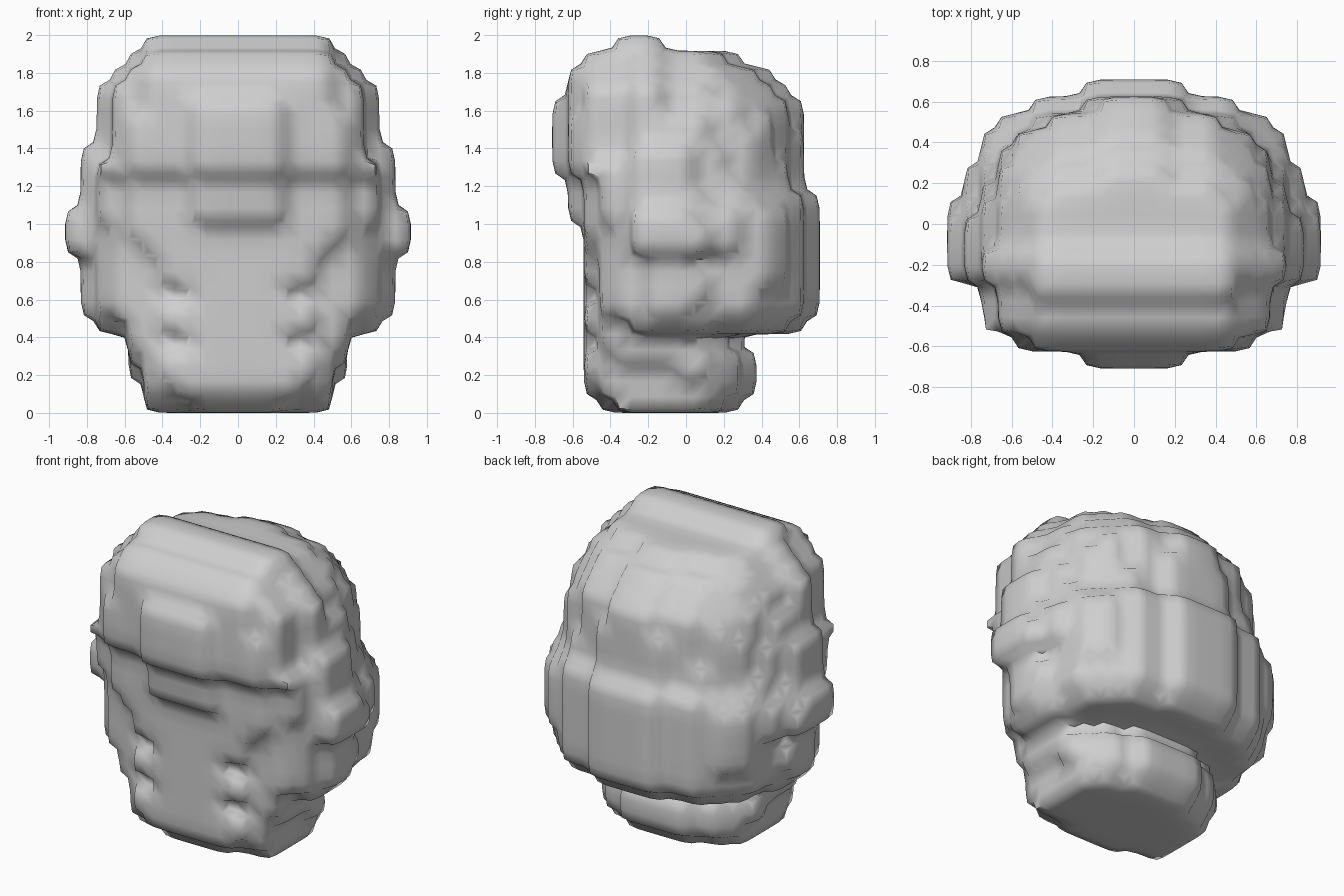
import bpy
import bmesh
import math

default_cube = bpy.data.objects.get("Cube")
if default_cube:
    bpy.data.objects.remove(default_cube, do_unlink=True)

CELL = 1 / 12
ROWS, LAYERS, HALF = 17, 24, 11

# Silhouettes per layer from the neck up, counted in cells
half_width = [6]*2 + [7]*3 + [9] + [10]*4 + [11]*6 + [10]*3 + [9]*2 + [8, 7, 6]
front_row = [3] + [2]*11 + [1]*3 + [0]*5 + [1]*2 + [2, 4]
back_row = [12] + [13]*3 + [12, 16] + [17]*8 + [16]*6 + [15, 14, 12, 7]

# Rounding of the plan, counted inwards from the front and the back
brow_plan = [3, 7, 9]
skull_back_plan = [3, 6.3, 8, 9, 9.4, 10, 10.4]
neck_back_plan = [3, 5, 6]


def plan_width(plan, depth):
    return plan[depth] if depth < len(plan) else HALF


def face_width(layer, depth):
    """Cheeks widen towards the brow, with small dents beside the mouth."""
    if depth > 0:
        return 8 if depth == 1 else HALF
    if layer in (4, 7):
        return 3
    return max(5, layer - 4)


def neck_width(row, layer, ahead, behind):
    """Neck and chin, flaring out in steps towards the back."""
    flare_row = {2: 8, 3: 4}.get(layer, 0)
    side = half_width[layer] - (row < flare_row)
    if layer == 4:
        chin = face_width(layer, ahead)
    else:
        chin = plan_width([min(layer + 3, 5), 6], ahead)
    return min(side, chin, plan_width(neck_back_plan, behind))


def side_width(row, layer):
    """Raised band running over the ears and up the sides."""
    full = half_width[layer]
    band_end = 7 if layer >= 17 else (9 if layer % 3 == 0 else 10)
    if row >= band_end:
        return full - (2 if 13 <= layer <= 15 else 1)
    if layer >= 19:
        return full - (row < 5)
    if 6 <= layer <= 9:
        return full - (row < 4) - (row < 6)
    return full - 2 * (row < 5)


def width_at(row, layer):
    """Half width of the solid in cells at one row and layer."""
    front, back = front_row[layer], back_row[layer]
    if not front <= row < back:
        return 0
    # Crown ridge
    if layer == LAYERS - 1:
        return half_width[layer]
    ahead, behind = row - front, back - 1 - row
    if layer < 5:
        return neck_width(row, layer, ahead, behind)
    # Skull, rounded off above and below the ears
    rear = plan_width(skull_back_plan, behind) * (1 - abs(layer - 10) * 0.022)
    if layer < 12:
        fore = face_width(layer, ahead)
    else:
        fore = plan_width(brow_plan, ahead if layer < 15 else row)
        fore *= (half_width[layer] + HALF) / (2 * HALF)
    return round(min(side_width(row, layer), fore, rear))


# Fill the solid with mirrored cells
cells = set()
for layer in range(LAYERS):
    for row in range(ROWS):
        width = width_at(row, layer)
        cells.update((col, row, layer) for col in range(-width, width))

# Skin the outside of the solid with shared vertices
bm = bmesh.new()
verts = {}


def corner(key):
    if key not in verts:
        x, y, z = key
        verts[key] = bm.verts.new((x * CELL, (y - ROWS / 2) * CELL, z * CELL))
    return verts[key]


for cell in sorted(cells):
    for axis in range(3):
        u, v = (axis + 1) % 3, (axis + 2) % 3
        for side in (0, 1):
            neighbour = list(cell)
            neighbour[axis] += 2 * side - 1
            if tuple(neighbour) in cells:
                continue
            loop = []
            for du, dv in ((0, 0), (1, 0), (1, 1), (0, 1)):
                key = list(cell)
                key[axis] += side
                key[u] += du
                key[v] += dv
                loop.append(corner(tuple(key)))
            bm.faces.new(loop if side else loop[::-1])

# Soften the steps
for step in range(2):
    bmesh.ops.smooth_vert(bm, verts=bm.verts[:], factor=0.5,
                          use_axis_x=True, use_axis_y=True, use_axis_z=True)

mesh = bpy.data.meshes.new("head")
bm.to_mesh(mesh)
bm.free()
head = bpy.data.objects.new("head", mesh)
bpy.context.scene.collection.objects.link(head)

# Plain clay colour
clay = bpy.data.materials.new("light_grey")
clay.use_nodes = True
colour = (0.62, 0.62, 0.62, 1)
clay.diffuse_color = colour
for node in clay.node_tree.nodes:
    if node.type == 'BSDF_PRINCIPLED':
        node.inputs["Base Color"].default_value = colour
mesh.materials.append(clay)

# Smooth shading that keeps only the sharpest steps crisp
bpy.ops.object.select_all(action='DESELECT')
head.select_set(True)
bpy.context.view_layer.objects.active = head
bpy.ops.object.shade_smooth_by_angle(angle=math.radians(65))
